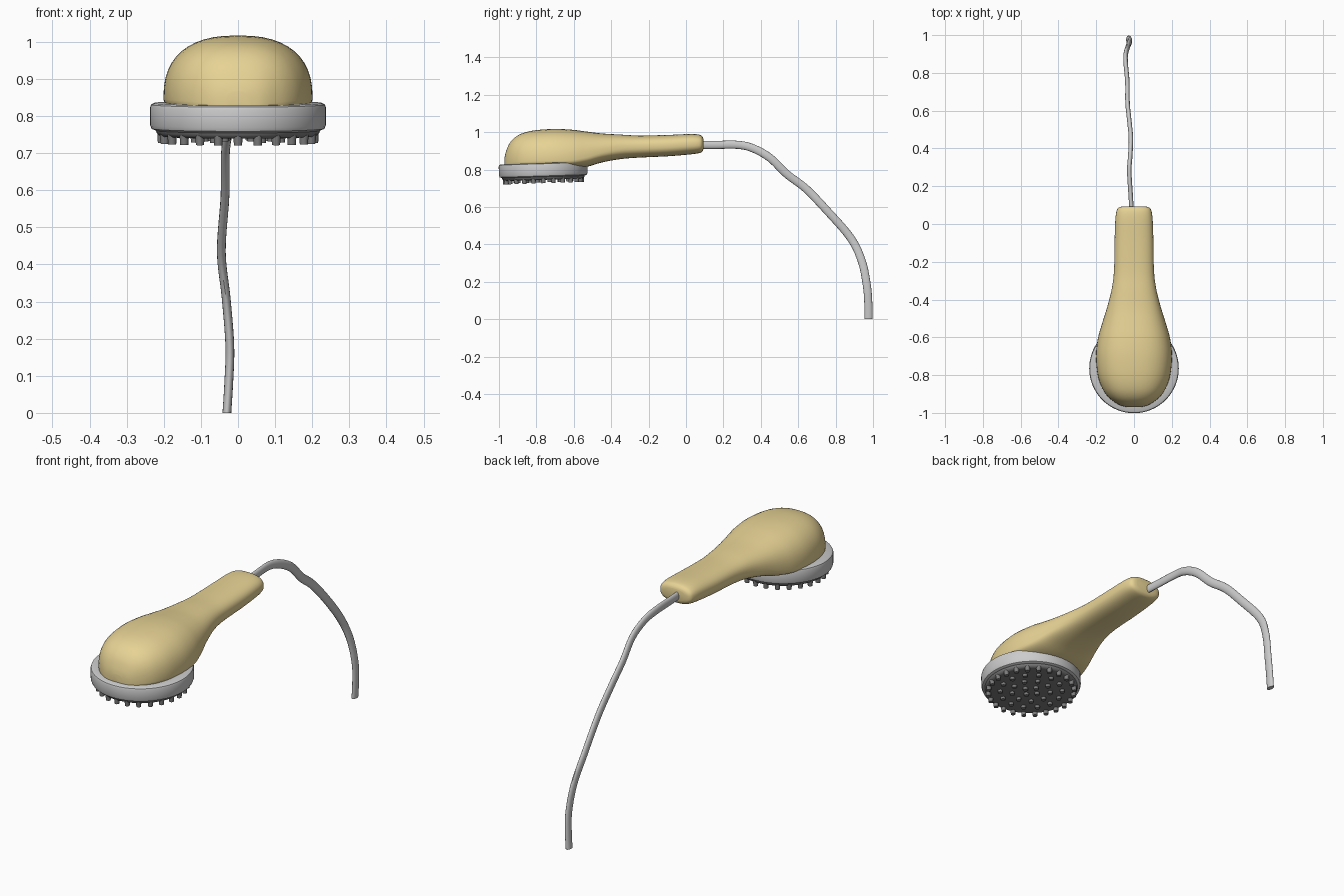
import bpy, bmesh, math
from mathutils import Vector

if "Cube" in bpy.data.objects:
    bpy.data.objects.remove(bpy.data.objects["Cube"])


def material(name, rgb):
    m = bpy.data.materials.new(name)
    m.diffuse_color = (*rgb, 1)
    m.use_nodes = True
    m.node_tree.nodes["Principled BSDF"].inputs["Base Color"].default_value = m.diffuse_color
    return m


def finish(name, bm, mat=None, angle=40):
    bmesh.ops.recalc_face_normals(bm, faces=bm.faces)
    me = bpy.data.meshes.new(name)
    bm.to_mesh(me)
    bm.free()
    ob = bpy.data.objects.new(name, me)
    bpy.context.collection.objects.link(ob)
    if mat:
        me.materials.append(mat)
    bpy.ops.object.select_all(action='DESELECT')
    ob.select_set(True)
    bpy.context.view_layer.objects.active = ob
    bpy.ops.object.shade_smooth_by_angle(angle=math.radians(angle))
    return ob


def catmull(points, steps):
    """Smooth a list of number tuples through all its points."""
    p = [Vector(q) for q in points]
    p = [p[0]] + p + [p[-1]]
    out = []
    for a, b, c, d in zip(p, p[1:], p[2:], p[3:]):
        for i in range(steps):
            t = i / steps
            out.append(0.5 * (2 * b + (c - a) * t + (2 * a - 5 * b + 4 * c - d) * t ** 2
                              + (3 * b - a - 3 * c + d) * t ** 3))
    return out + [p[-1]]


def loft(rings, cap=True):
    bm = bmesh.new()
    vs = [[bm.verts.new(co) for co in r] for r in rings]
    n = len(vs[0])
    for r, s in zip(vs, vs[1:]):
        for i in range(n):
            j = (i + 1) % n
            bm.faces.new((r[i], r[j], s[j], s[i]))
    if cap:
        bm.faces.new(vs[0])
        bm.faces.new(vs[-1])
    return bm


def lathe(profile, n=64):
    return loft([[(r * math.cos(2 * math.pi * i / n), r * math.sin(2 * math.pi * i / n), z)
                  for i in range(n)] for r, z in profile])


tan = material("tan", (0.8, 0.65, 0.3))
dark = material("dark_grey", (0.2, 0.2, 0.2))

# Handle and domed head: y, half width, top, widest height, bottom
sections = [
    (-0.970, 0.030, 0.865, 0.835, 0.80), (-0.963, 0.065, 0.895, 0.835, 0.80),
    (-0.945, 0.100, 0.938, 0.837, 0.80), (-0.915, 0.137, 0.972, 0.840, 0.80),
    (-0.870, 0.168, 0.996, 0.842, 0.80), (-0.800, 0.192, 1.011, 0.845, 0.80),
    (-0.700, 0.201, 1.017, 0.847, 0.80), (-0.610, 0.192, 1.013, 0.850, 0.805),
    (-0.530, 0.170, 1.003, 0.866, 0.815), (-0.450, 0.145, 0.993, 0.890, 0.838),
    (-0.350, 0.119, 0.987, 0.912, 0.856), (-0.250, 0.106, 0.982, 0.921, 0.864),
    (-0.100, 0.103, 0.985, 0.927, 0.871), (0.020, 0.099, 0.990, 0.935, 0.881),
    (0.070, 0.092, 0.987, 0.937, 0.888), (0.087, 0.080, 0.977, 0.937, 0.897),
    (0.093, 0.060, 0.965, 0.937, 0.909)]
rings = []
for y, w, top, mid, bot in ((v[0], v[1], v[2], v[3], v[4]) for v in catmull(sections, 4)):
    ring = []
    for i in range(48):
        a = 2 * math.pi * i / 48
        c, s = math.cos(a), math.sin(a)
        h = top - mid if s > 0 else mid - bot
        ring.append((w * math.copysign(abs(c) ** (2 / 2.45), c), y,
                     mid + h * math.copysign(abs(s) ** (2 / 2.45), s)))
    rings.append(ring)
finish("handle_body", loft(rings), tan, 60)

# Spray head parts, tilted together about the head centre
rim = finish("head_rim", lathe([(0.19, 0.065), (0.226, 0.065), (0.234, 0.061), (0.237, 0.053),
                                (0.237, 0.006), (0.233, -0.004), (0.222, -0.009), (0.2, -0.009)]))
plate = finish("spray_plate", lathe([(0.2, 0.0), (0.222, -0.005), (0.219, -0.016),
                                     (0.210, -0.024), (0.2, -0.025)]), dark)

# Nozzles in concentric rows: row radius, count, bottom height
bm = bmesh.new()
for radius, count, bottom in ((0.205, 24, -0.043), (0.148, 14, -0.038),
                              (0.092, 9, -0.038), (0.036, 4, -0.038)):
    for i in range(count):
        a = 2 * math.pi * i / count - math.pi / 2
        new = bmesh.ops.create_cone(bm, cap_ends=True, segments=12, radius1=0.011,
                                    radius2=0.013, depth=-0.01 - bottom)
        bmesh.ops.translate(bm, verts=new["verts"], vec=(
            radius * math.cos(a), radius * math.sin(a), (bottom - 0.01) / 2))
nozzles = finish("nozzles", bm, dark)

for ob in (rim, plate, nozzles):
    ob.location = (0, -0.763, 0.77)
    ob.rotation_euler.x = math.radians(1.8)

# Hanging hose, flattened sideways
path = catmull([
    (-0.012, 0.06, 0.932), (-0.018, 0.16, 0.932), (-0.025, 0.28, 0.932), (-0.020, 0.36, 0.913),
    (-0.016, 0.45, 0.862), (-0.024, 0.54, 0.775), (-0.034, 0.64, 0.699), (-0.035, 0.75, 0.585),
    (-0.045, 0.88, 0.435), (-0.032, 0.94, 0.31), (-0.022, 0.967, 0.18), (-0.025, 0.975, 0.08),
    (-0.030, 0.976, 0.0)], 5)
rings = []
for k, p in enumerate(path):
    t = path[min(k + 1, len(path) - 1)] - path[max(k - 1, 0)]
    n = Vector((0, -t.z, t.y)).normalized()
    if k == len(path) - 1:
        n = Vector((0, 1, 0))
    rings.append([p + Vector((0.0118, 0, 0)) * math.cos(a) + n * 0.0215 * math.sin(a)
                  for a in (2 * math.pi * i / 16 for i in range(16))])
finish("hose", loft(rings))
